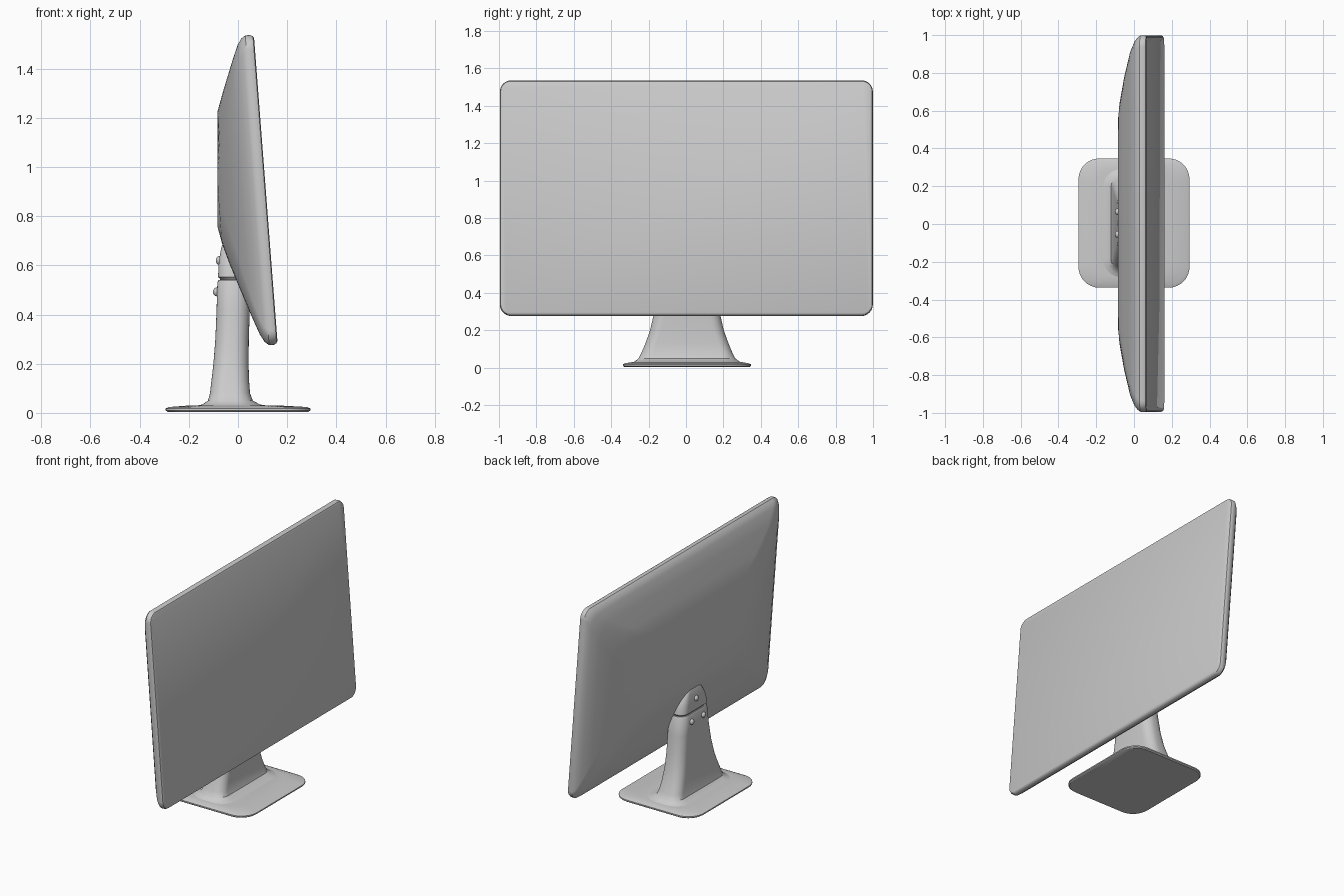
import bpy, bmesh
from math import sin, cos, pi, radians
from mathutils import Matrix

cube = bpy.data.objects.get("Cube")
if cube:
    bpy.data.objects.remove(cube, do_unlink=True)

grey = bpy.data.materials.new("plain_grey")
grey.use_nodes = True
colour = (0.6, 0.6, 0.6, 1)
grey.diffuse_color = colour
grey.node_tree.nodes["Principled BSDF"].inputs["Base Color"].default_value = colour


def finish(name, bm, angle=35):
    bmesh.ops.recalc_face_normals(bm, faces=bm.faces)
    mesh = bpy.data.meshes.new(name)
    bm.to_mesh(mesh)
    bm.free()
    mesh.materials.append(grey)
    obj = bpy.data.objects.new(name, mesh)
    bpy.context.collection.objects.link(obj)
    bpy.ops.object.select_all(action="DESELECT")
    bpy.context.view_layer.objects.active = obj
    obj.select_set(True)
    bpy.ops.object.shade_smooth_by_angle(angle=radians(angle))
    return obj


def rounded_rect(a0, a1, b0, b1, r, steps=8):
    """Closed outline of a rectangle with round corners."""
    r = min(r, (a1 - a0) / 2 - 0.001, (b1 - b0) / 2 - 0.001)
    corners = ((a1 - r, b1 - r), (a0 + r, b1 - r), (a0 + r, b0 + r), (a1 - r, b0 + r))
    return [(a + r * cos((q + s / steps) * pi / 2), b + r * sin((q + s / steps) * pi / 2))
            for q, (a, b) in enumerate(corners) for s in range(steps + 1)]


def loft(name, rings, angle=35):
    """Skin a stack of equal-length outlines and close both ends."""
    bm = bmesh.new()
    loops = [[bm.verts.new(p) for p in ring] for ring in rings]
    for low, high in zip(loops, loops[1:]):
        for i in range(len(low)):
            j = (i + 1) % len(low)
            bm.faces.new((low[i], low[j], high[j], high[i]))
    bm.faces.new(loops[0])
    bm.faces.new(loops[-1])
    return finish(name, bm, angle)


def column(name, sections, angle=35):
    """Upright loft: z, back x, front x, half width, corner radius."""
    return loft(name, [[(x, y + 0.005, z) for x, y in rounded_rect(x0, x1, -w, w, r)]
                       for z, x0, x1, w, r in sections], angle)


# Tilted display: depth behind the screen, half width, bottom, top, corner radius
def shell_ring(depth, half, bottom, top, r):
    return [(max(0.065 + (1.53 - z) * 0.077 - depth, -0.084), y + 0.002, z)
            for y, z in rounded_rect(-half, half, bottom, top, r)]


loft("display", [shell_ring(*s) for s in (
    (0.000, 0.985, 0.292, 1.523, 0.05),
    (0.004, 0.993, 0.284, 1.531, 0.055),
    (0.015, 0.997, 0.277, 1.536, 0.06),
    (0.035, 0.996, 0.276, 1.535, 0.06),
    (0.052, 0.985, 0.288, 1.522, 0.065),
    (0.070, 0.965, 0.320, 1.495, 0.075),
    (0.100, 0.910, 0.400, 1.420, 0.10),
    (0.140, 0.790, 0.515, 1.315, 0.15),
    (0.172, 0.660, 0.610, 1.225, 0.18),
    (0.195, 0.560, 0.690, 1.140, 0.18),
    (0.210, 0.460, 0.760, 1.060, 0.14))])

# Foot plate
column("base_plate", (
    (0.004, -0.285, 0.285, 0.335, 0.10),
    (0.010, -0.294, 0.294, 0.342, 0.11),
    (0.018, -0.294, 0.294, 0.342, 0.11),
    (0.024, -0.280, 0.280, 0.328, 0.10),
    (0.030, -0.200, 0.170, 0.290, 0.10)))

# Flared neck
column("stand_neck", (
    (0.025, -0.190, 0.150, 0.300, 0.12),
    (0.034, -0.145, 0.090, 0.278, 0.09),
    (0.050, -0.122, 0.060, 0.258, 0.07),
    (0.080, -0.114, 0.049, 0.243, 0.06),
    (0.130, -0.108, 0.045, 0.222, 0.06),
    (0.200, -0.100, 0.043, 0.197, 0.06),
    (0.300, -0.092, 0.044, 0.174, 0.06),
    (0.420, -0.087, 0.048, 0.155, 0.06),
    (0.530, -0.084, 0.045, 0.143, 0.06),
    (0.540, -0.079, 0.040, 0.138, 0.06)))

# Rounded bracket joining neck and display
column("hinge_bracket", (
    (0.535, -0.070, 0.030, 0.125, 0.05),
    (0.546, -0.074, 0.032, 0.133, 0.05),
    (0.552, -0.081, 0.034, 0.138, 0.05),
    (0.600, -0.079, 0.034, 0.132, 0.05),
    (0.640, -0.074, 0.030, 0.115, 0.05),
    (0.670, -0.068, 0.025, 0.092, 0.04),
    (0.690, -0.062, 0.020, 0.064, 0.03),
    (0.700, -0.056, 0.015, 0.030, 0.02)))

# Round screw heads on the back
for name, x, y, z in (("screw_left", -0.087, 0.065, 0.492),
                      ("screw_right", -0.087, -0.055, 0.492),
                      ("screw_top", -0.076, 0.005, 0.62)):
    bm = bmesh.new()
    bmesh.ops.create_uvsphere(bm, u_segments=16, v_segments=10, radius=0.018,
                              matrix=Matrix.Translation((x, y, z)) @ Matrix.Diagonal((0.8, 1, 1, 1)))
    finish(name, bm)
